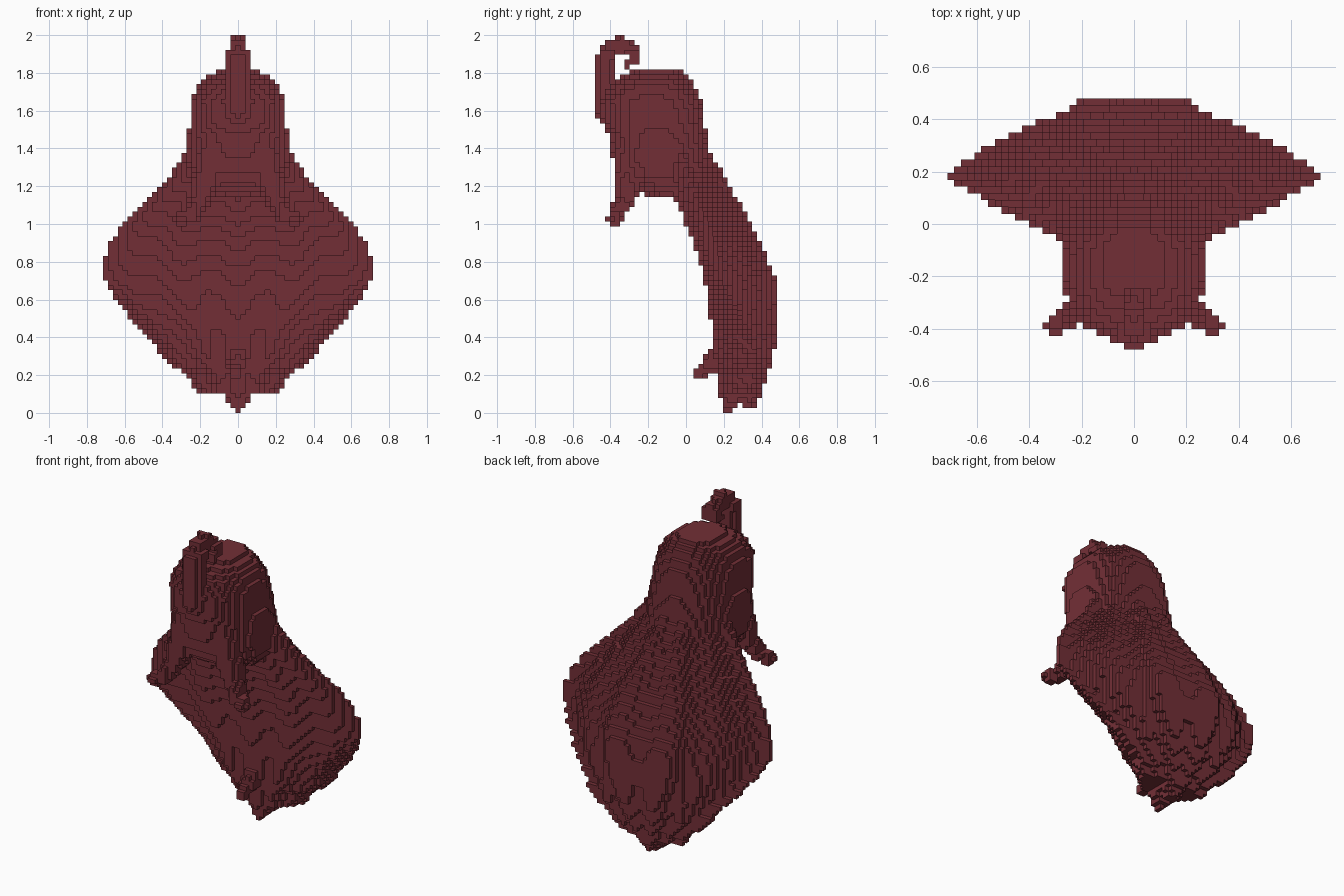
import bpy
import math
from mathutils import Vector

cube = bpy.data.objects.get("Cube")
if cube:
    bpy.data.objects.remove(cube, do_unlink=True)

S = 2 / 77            # edge of one block
NX, NY, NZ = 27, 18, 77

mat = bpy.data.materials.new("dark maroon")
mat.use_nodes = True
COLOUR = (0.171, 0.028, 0.037, 1)
mat.diffuse_color = COLOUR
bsdf = mat.node_tree.nodes["Principled BSDF"]
bsdf.inputs["Base Color"].default_value = COLOUR
bsdf.inputs["Roughness"].default_value = 0.8


def lookup(table, z):
    """Interpolate the rows of a table by height; None outside it."""
    for lo, hi in zip(table, table[1:]):
        if lo[0] <= z <= hi[0]:
            t = (z - lo[0]) / (hi[0] - lo[0])
            return [p + (q - p) * t for p, q in zip(lo[1:], hi[1:])]
    return None


def loft(table, inside):
    """Blocks of a part described by its cross-section at each height."""
    cells = set()
    for k in range(NZ):
        row = lookup(table, (k + 0.5) * S)
        if row:
            for i in range(-NX, NX + 1):
                for j in range(-NY, NY + 1):
                    if inside(i * S, j * S, *row):
                        cells.add((i, j, k))
    return cells


def tube(points):
    """Blocks along a tapering path of (x, y, z, radius)."""
    cells = set()
    for a, b in zip(points, points[1:]):
        for n in range(13):
            t = n / 12
            x, y, z, r = [p + (q - p) * t for p, q in zip(a, b)]
            ci, cj, ck = round(x / S), round(y / S), round(z / S - 0.5)
            m = math.ceil(r / S) + 1
            for i in range(max(-NX, ci - m), min(NX, ci + m) + 1):
                for j in range(max(-NY, cj - m), min(NY, cj + m) + 1):
                    for k in range(max(0, ck - m), min(NZ - 1, ck + m) + 1):
                        d = Vector((i * S - x, j * S - y, (k + 0.5) * S - z))
                        if d.length <= r:
                            cells.add((i, j, k))
    return cells


def mirrored(cells):
    return {(-i, j, k) for i, j, k in cells}


# Rounded cross-section of the head
def head_section(x, y, w, f, b):
    mid, half = (f + b) / 2, (b - f) / 2
    return abs(x / w) ** 2.5 + abs((y - mid) / half) ** 2.5 <= 1


# Cape: lens closed along its side edges, ribbed by the arms inside it
def cape_section(x, y, w, f, b, edge):
    u = abs(x) / w
    if u > 1:
        return False
    front = f + (edge - 0.02 - f) * u ** 3
    front += 0.02 * (1 - math.cos(2 * math.pi * u / 0.42)) / 2
    back = edge + (b - edge) * min(1, (1 - u) / 0.68)
    back -= (0.02 + 0.04 * u * (1 - u)) * (1 + math.cos(2 * math.pi * u / 0.43)) / 2
    return front <= y <= max(back + 0.005, edge + 0.015)


# Rows: height, half width, front, back
HEAD = [
    (1.15, 0.20, -0.20, 0.16), (1.19, 0.23, -0.30, 0.17), (1.25, 0.27, -0.36, 0.16),
    (1.35, 0.285, -0.39, 0.13), (1.45, 0.27, -0.40, 0.11), (1.55, 0.255, -0.44, 0.10),
    (1.65, 0.245, -0.45, 0.08), (1.72, 0.225, -0.42, 0.05), (1.77, 0.18, -0.36, 0.02),
    (1.80, 0.13, -0.30, -0.01), (1.825, 0.09, -0.26, -0.05)]
# Rows: height, half width, front, back, side edge
CAPE = [
    (0.10, 0.12, 0.19, 0.39, 0.33), (0.12, 0.23, 0.18, 0.40, 0.34),
    (0.20, 0.27, 0.16, 0.43, 0.36), (0.24, 0.35, 0.15, 0.44, 0.36),
    (0.30, 0.41, 0.14, 0.455, 0.36), (0.40, 0.47, 0.14, 0.475, 0.33),
    (0.50, 0.57, 0.13, 0.485, 0.28), (0.60, 0.65, 0.115, 0.485, 0.23),
    (0.70, 0.705, 0.10, 0.475, 0.185), (0.80, 0.715, 0.07, 0.43, 0.17),
    (0.90, 0.68, 0.04, 0.39, 0.155), (1.00, 0.61, 0.0, 0.34, 0.12),
    (1.10, 0.51, -0.04, 0.285, 0.075), (1.20, 0.41, -0.09, 0.225, 0.03),
    (1.30, 0.33, -0.13, 0.17, -0.01), (1.40, 0.28, -0.14, 0.12, -0.02)]

front_arm = tube([(0.13, -0.30, 1.42, 0.08), (0.16, -0.31, 1.25, 0.075),
                  (0.20, -0.32, 1.14, 0.055), (0.25, -0.365, 1.05, 0.043),
                  (0.30, -0.385, 1.025, 0.038)])
hook = tube([(0, -0.42, 1.66, 0.05), (0, -0.43, 1.76, 0.042),
             (0, -0.43, 1.87, 0.042), (0, -0.40, 1.935, 0.042),
             (0, -0.34, 1.955, 0.042), (0.01, -0.285, 1.92, 0.036),
             (0.02, -0.27, 1.87, 0.03), (0.02, -0.31, 1.85, 0.022)])
# The hook is broader sideways below its crest
hook |= {(i + n, j, k) for i, j, k in hook for n in (-1, 1) if k < 74}

parts = {
    "head": loft(HEAD, head_section),
    "cape": loft(CAPE, cape_section),
    "nose": tube([(0, -0.36, 1.61, 0.11), (0, -0.39, 1.61, 0.09)]),
    "crown_hook": hook,
    "front_arm_left": front_arm,
    "front_arm_right": mirrored(front_arm),
    "curled_tip": tube([(0, 0.19, 0.32, 0.06), (-0.01, 0.12, 0.25, 0.045),
                        (-0.02, 0.06, 0.205, 0.03)]),
    "tail_tip_front": tube([(0, 0.25, 0.13, 0.08), (0, 0.225, 0.03, 0.032)]),
    "tail_tip_back": tube([(0, 0.33, 0.13, 0.08), (0, 0.33, 0.05, 0.036)]),
}

# Corners of a block face in each of the six directions
SIDES = []
for axis in range(3):
    for sign in (0, 1):
        quad = []
        for p, q in ((0, 0), (1, 0), (1, 1), (0, 1)):
            corner = [0, 0, 0]
            corner[axis] = sign
            corner[(axis + 1) % 3], corner[(axis + 2) % 3] = p, q
            quad.append(tuple(corner))
        step = [0, 0, 0]
        step[axis] = 1 if sign else -1
        SIDES.append((tuple(step), quad if sign else quad[::-1]))

solid = set().union(*parts.values())
claimed = set()


def build(name, cells):
    """Make a mesh of the outer block faces."""
    index, verts, faces = {}, [], []
    for i, j, k in sorted(cells):
        for (a, b, c), quad in SIDES:
            if (i + a, j + b, k + c) in solid:
                continue
            face = []
            for p, q, r in quad:
                key = (i + p, j + q, k + r)
                if key not in index:
                    index[key] = len(verts)
                    verts.append(((key[0] - 0.5) * S, (key[1] - 0.5) * S, key[2] * S))
                face.append(index[key])
            faces.append(face)
    if faces:
        mesh = bpy.data.meshes.new(name)
        mesh.from_pydata(verts, [], faces)
        mesh.materials.append(mat)
        bpy.context.collection.objects.link(bpy.data.objects.new(name, mesh))


# Each block belongs to the first part that claims it
for name, cells in parts.items():
    build(name, cells - claimed)
    claimed |= cells
